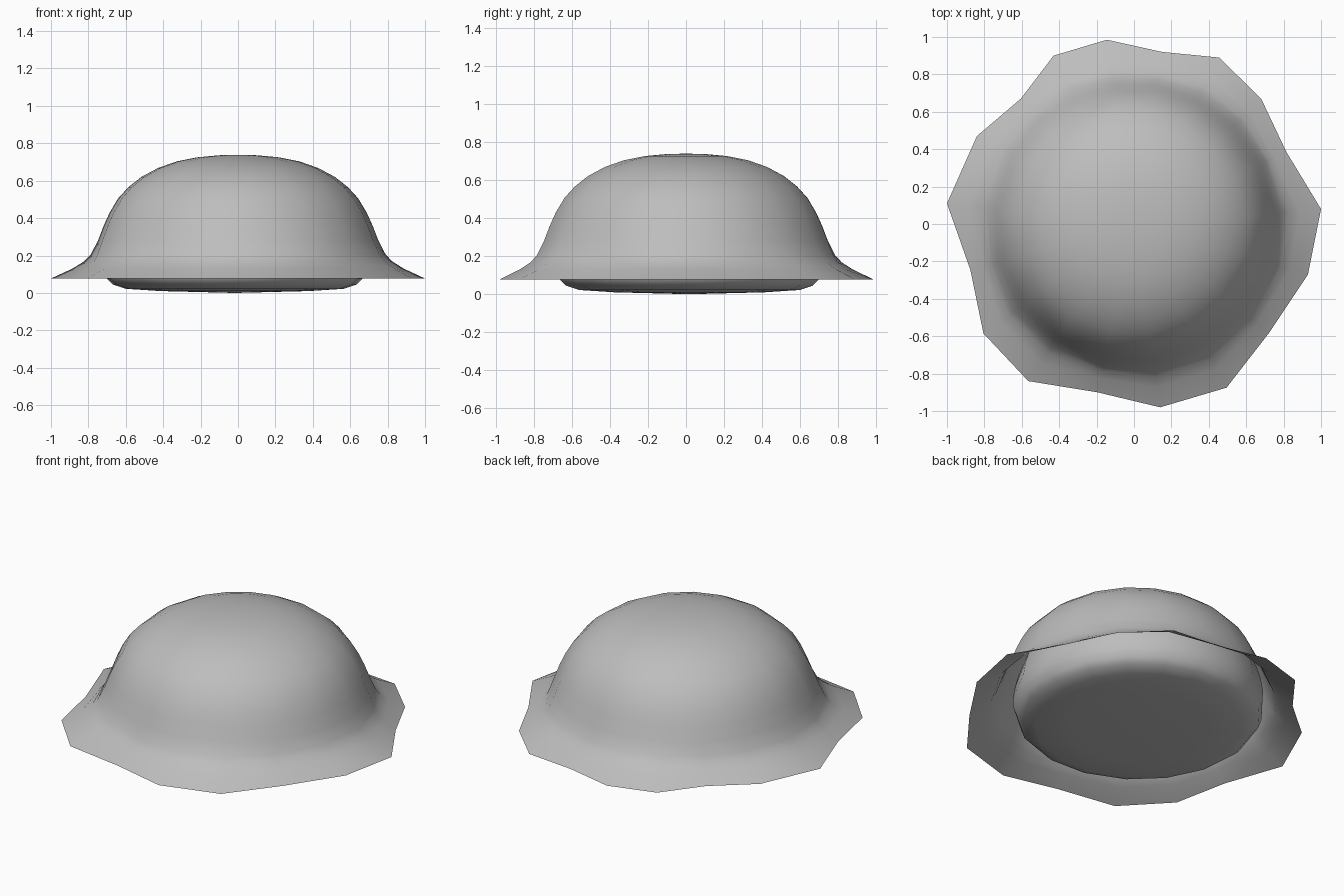
import bpy, bmesh, math

if "Cube" in bpy.data.objects:
    bpy.data.objects.remove(bpy.data.objects["Cube"])

grey = bpy.data.materials.new("plain_grey")
grey.diffuse_color = (0.51, 0.51, 0.51, 1)
grey.use_nodes = True
grey.node_tree.nodes["Principled BSDF"].inputs["Base Color"].default_value = grey.diffuse_color

# Ragged hem outline, counter-clockwise
RIM = [(1.0, .08), (.815, .385), (.68, .67), (.455, .89), (.15, .92), (-.145, .985),
       (-.43, .9), (-.605, .67), (-.84, .47), (-1.0, .11), (-.875, -.245), (-.805, -.585),
       (-.565, -.84), (-.195, -.9), (.14, -.98), (.495, -.875), (.72, -.585), (.93, -.27)]
ANGLES = [math.atan2(y, x) for x, y in RIM]


def ring(bm, radii, z, cx=0, cy=0):
    return [bm.verts.new((cx + r * math.cos(a), cy + r * math.sin(a), z))
            for r, a in zip(radii, ANGLES)]


def skin(bm, rings, top, bottom=None, cx=0, cy=0):
    """Bridge rings listed from top to bottom and close the ends with fans."""
    n = len(ANGLES)
    for upper, lower in zip(rings, rings[1:]):
        for i in range(n):
            j = (i + 1) % n
            bm.faces.new((upper[i], lower[i], lower[j], upper[j]))
    for z, loop, flip in ((top, rings[0], False), (bottom, rings[-1], True)):
        if z is None:
            continue
        c = bm.verts.new((cx, cy, z))
        for i in range(n):
            a, b = loop[i], loop[(i + 1) % n]
            bm.faces.new((c, b, a) if flip else (c, a, b))


def finish(bm, name):
    me = bpy.data.meshes.new(name)
    bm.to_mesh(me)
    bm.free()
    me.materials.append(grey)
    for p in me.polygons:
        p.use_smooth = True
    ob = bpy.data.objects.new(name, me)
    bpy.context.collection.objects.link(ob)


# Cloth cover: open dome flaring out to the ragged hem
DOME = [(.1, .736), (.22, .725), (.33, .703), (.43, .668), (.52, .62), (.59, .565),
        (.645, .505), (.69, .43), (.722, .36), (.753, .28)]
bm = bmesh.new()
rings = [ring(bm, [r] * len(RIM), z) for r, z in DOME]
rim_r = [math.hypot(x, y) for x, y in RIM]
for base, follow, z in ((.787, .12, .205), (.815, .3, .168), (.865, .55, .13), (.96, 1.0, .077)):
    rings.append(ring(bm, [base + follow * (r - .96) for r in rim_r], z))
skin(bm, rings, .738)
finish(bm, "cloth_cover")

# Closed rounded body underneath, slightly off centre, with a nearly flat base
CX, CY = -.018, .018
BODY = [(.1, .717), (.2, .706), (.3, .684), (.39, .65), (.475, .6), (.545, .545), (.6, .485),
        (.64, .42), (.675, .34), (.695, .27), (.708, .19), (.705, .13), (.685, .075),
        (.655, .045), (.585, .022), (.4, .01)]
bm = bmesh.new()
skin(bm, [ring(bm, [r] * len(RIM), z, CX, CY) for r, z in BODY], .72, 0.0, CX, CY)
finish(bm, "inner_body")
